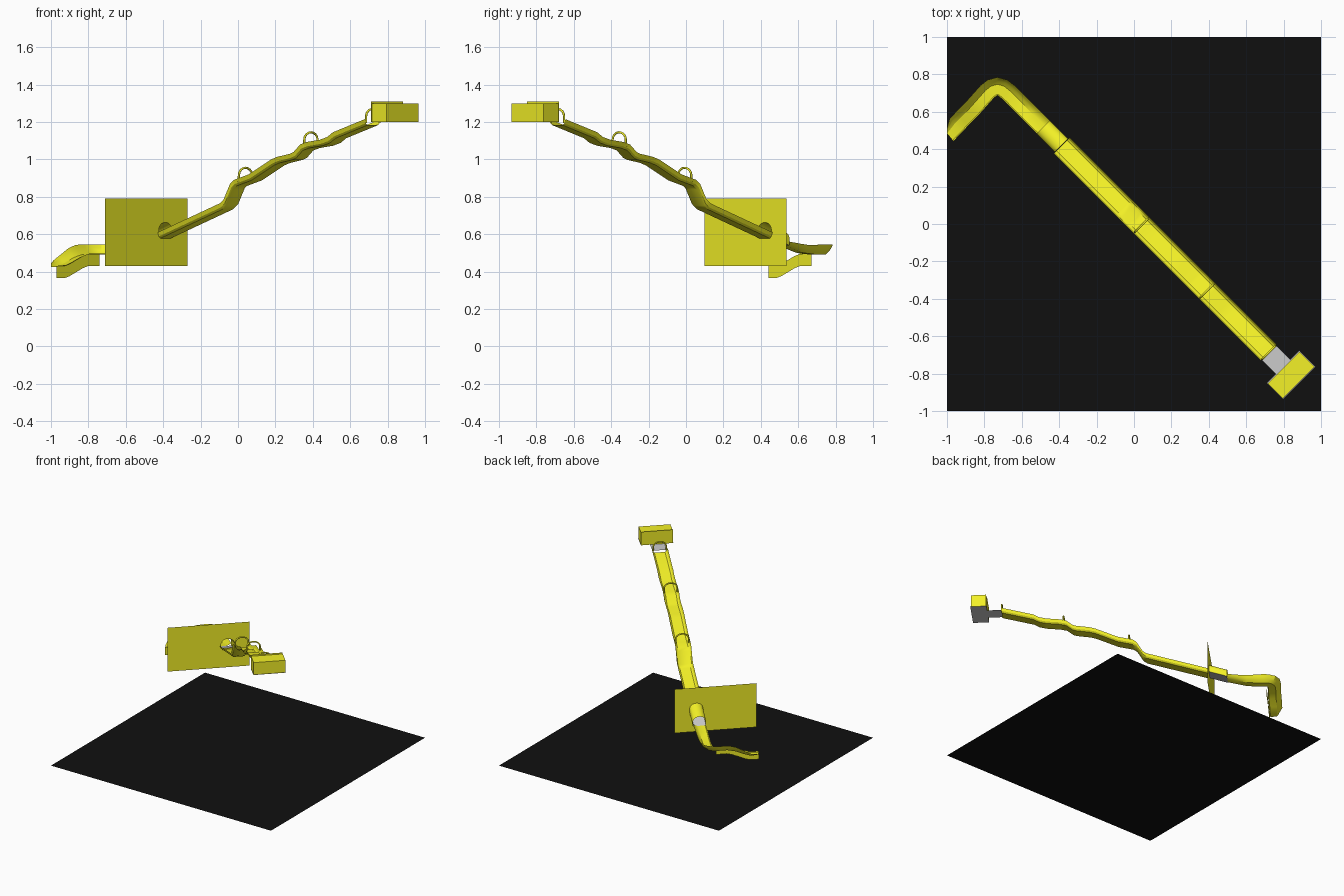
import bpy, math
from mathutils import Vector

if "Cube" in bpy.data.objects:
    bpy.data.objects.remove(bpy.data.objects["Cube"])


def material(name, color):
    m = bpy.data.materials.new(name)
    m.diffuse_color = (*color, 1)
    m.use_nodes = True
    m.node_tree.nodes["Principled BSDF"].inputs["Base Color"].default_value = m.diffuse_color
    return m


YELLOW = material("yellow", (0.9, 0.88, 0.02))
BLACK = material("black", (0.005, 0.005, 0.005))
LINE = 0.033          # the straight run follows x + y = LINE


def add(name, verts, faces, mat=None):
    me = bpy.data.meshes.new(name)
    me.from_pydata([tuple(v) for v in verts], [], faces)
    me.update()
    ob = bpy.data.objects.new(name, me)
    bpy.context.collection.objects.link(ob)
    if mat:
        me.materials.append(mat)
    return ob


def on_line(x, u, z):
    """Point on the diagonal run, u across it (positive to +x +y)."""
    k = u * math.sqrt(0.5)
    return Vector((x + k, LINE - x + k, z))


def sweep(name, path, sections, mat=None):
    """Sheet following a 3D path; each section is a list of (across, up)."""
    pts = [Vector(p) for p in path]
    verts, faces = [], []
    n = len(sections[0])
    for i, p in enumerate(pts):
        t = pts[min(i + 1, len(pts) - 1)] - pts[max(i - 1, 0)]
        across = Vector((t.y, -t.x, 0)).normalized()
        for u, h in sections[i]:
            v = p + across * u + Vector((0, 0, h))
            v.x = max(v.x, -1.0)
            verts.append(v)
        if i:
            a, b = (i - 1) * n, i * n
            faces += [(a + j, a + j + 1, b + j + 1, b + j) for j in range(n - 1)]
    ob = add(name, verts, faces, mat)
    bpy.context.view_layer.objects.active = ob
    ob.select_set(True)
    bpy.ops.object.shade_smooth_by_angle(angle=math.radians(25))
    ob.select_set(False)
    return ob


# base board
add("base_board", [(-1, -1, 0), (1, -1, 0), (1, 1, 0), (-1, 1, 0)], [(0, 1, 2, 3)], BLACK)

# long stepped chute
profile = [(0.72, 1.205), (0.55, 1.135), (0.52, 1.11), (0.48, 1.095), (0.41, 1.083),
           (0.375, 1.07), (0.34, 1.03), (0.32, 1.02), (0.25, 1.003), (0.22, 0.99),
           (0.10, 0.91), (0.06, 0.895), (0.02, 0.88), (0.0, 0.86), (-0.035, 0.775),
           (-0.055, 0.755), (-0.387, 0.60)]
trough = [(-0.06, 0.01), (-0.052, -0.012), (-0.04, -0.022),
          (0.04, -0.022), (0.052, -0.012), (0.06, 0.01)]
sweep("long_chute", [on_line(x, 0, z) for x, z in profile], [trough] * len(profile), YELLOW)

# hoops over the chute
for i, (x, z) in enumerate([(0.72, 1.205), (0.39, 1.08), (0.04, 0.89)]):
    cu = bpy.data.curves.new("hoop", 'CURVE')
    cu.dimensions = '3D'
    cu.bevel_depth = 0.006
    cu.bevel_resolution = 1
    sp = cu.splines.new('POLY')
    arc = [(-0.05, -0.01)] + [(-0.05 * math.cos(a), 0.025 + 0.04 * math.sin(a))
           for a in [math.pi * k / 8 for k in range(9)]] + [(0.05, -0.01)]
    sp.points.add(len(arc) - 1)
    for p, (u, h) in zip(sp.points, arc):
        p.co = (*on_line(x, u, z + h), 1)
    cu.materials.append(YELLOW)
    bpy.context.collection.objects.link(bpy.data.objects.new(f"hoop_{i + 1}", cu))

# start: grey floor, launch box with grey underside, gate plate
sweep("start_floor", [on_line(0.82, 0, 1.2), on_line(0.72, 0, 1.2)],
      [[(-0.055, 0), (0.055, 0)]] * 2)


def ring(z, x0, x1, w):
    return [on_line(x0, -w, z), on_line(x1, -w, z), on_line(x1, w, z), on_line(x0, w, z)]


add("launch_box", ring(1.2, 0.8, 0.88, 0.12) + ring(1.3, 0.8, 0.88, 0.12),
    [(4, 5, 6, 7)] + [(i, (i + 1) % 4, (i + 1) % 4 + 4, i + 4) for i in range(4)], YELLOW)
add("launch_box_underside", ring(1.2, 0.797, 0.883, 0.123), [(3, 2, 1, 0)])
add("gate_plate", [on_line(0.797, u, z) for u, z in
    [(-0.12, 1.2), (0.12, 1.2), (0.12, 1.31), (-0.12, 1.31)]], [(0, 1, 2, 3)], YELLOW)

# upright plate with an arched opening, as two halves
arch = [(0.05, 0.0)] + [(0.05 * math.cos(a), 0.035 + 0.04 * math.sin(a))
        for a in [math.pi * k / 10 for k in range(11)]] + [(-0.05, 0.0)]
XP, ZP = -0.388, 0.588
verts, faces = [], []
for side, edge in ((-1, -0.457), (1, 0.165)):
    half = [(side * abs(u), ZP + h) for u, h in arch[:7]]
    loop = [(edge, 0.43), (0, 0.43), (0, ZP)] + half + [(0, 0.79), (edge, 0.79)]
    start = len(verts)
    verts += [on_line(XP, u, z) for u, z in loop]
    faces.append(tuple(range(start, start + len(loop))))
add("upright_plate", verts, faces, YELLOW)

# tunnel behind the plate, on a grey floor
ends = [on_line(XP, 0, ZP), on_line(-0.485, 0, 0.54)]
sweep("tunnel", ends, [arch] * 2, YELLOW)
sweep("tunnel_floor", ends, [[(-0.05, 0), (0.05, 0)]] * 2)

# banked exit bend: x, y, floor height, outer wall height
bend = [(-0.485, 0.518, 0.54, 0.02), (-0.54, 0.571, 0.52, 0.03), (-0.59, 0.621, 0.50, 0.042),
        (-0.65, 0.683, 0.492, 0.052), (-0.675, 0.706, 0.492, 0.053),
        (-0.70, 0.726, 0.492, 0.053), (-0.73, 0.735, 0.492, 0.053),
        (-0.76, 0.726, 0.492, 0.053), (-0.785, 0.706, 0.492, 0.053),
        (-0.83, 0.655, 0.490, 0.053), (-0.87, 0.61, 0.475, 0.05), (-0.92, 0.56, 0.445, 0.04),
        (-0.95, 0.528, 0.43, 0.03), (-1.0, 0.476, 0.425, 0.018)]
sections = [[(0.048, 0.006), (0.042, 0), (-0.012, 0), (-0.03, w * 0.3), (-0.042, w * 0.65), (-0.05, w)]
            for *_, w in bend]
# the outer side of the turn lies to the right of travel
sections = [[(-u, h) for u, h in s] for s in sections]
sweep("banked_bend", [b[:3] for b in bend], sections, YELLOW)

# skirt wall below the inner edge of the bend
skirt = [(-0.74, 0.67, 0.43), (-0.80, 0.61, 0.43), (-0.83, 0.58, 0.418),
         (-0.90, 0.51, 0.376), (-0.925, 0.485, 0.366), (-0.97, 0.44, 0.366)]
sweep("bend_skirt", skirt, [[(0, 0), (0, 0.065)]] * len(skirt), YELLOW)
